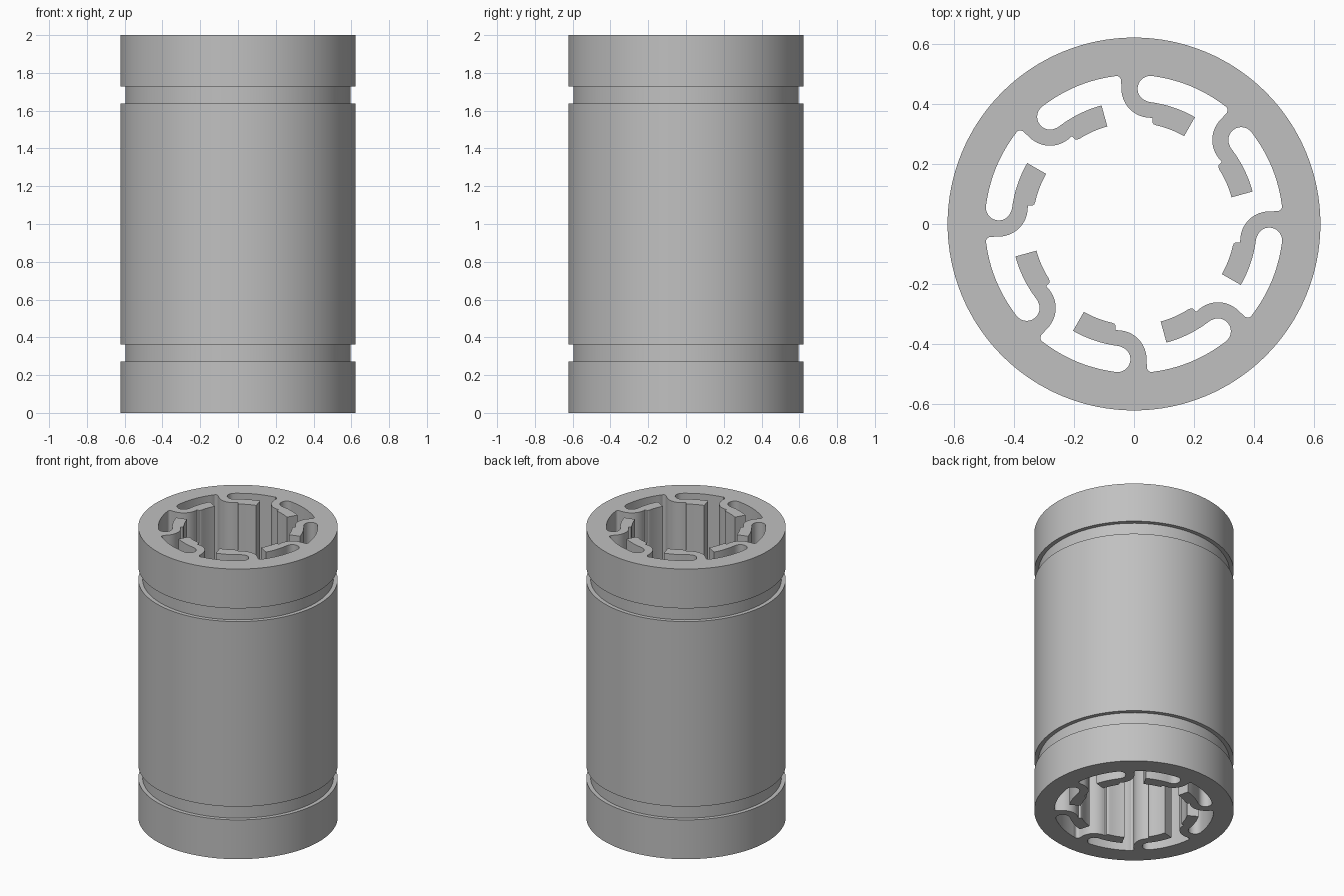
import bpy
import bmesh
from math import sin, cos, radians

if "Cube" in bpy.data.objects:
    bpy.data.objects.remove(bpy.data.objects["Cube"], do_unlink=True)

HEIGHT = 2.0
OUTER_R, GROOVE_R = 0.623, 0.596
SLOT_R, SLOT_INNER_R, PAD_R = 0.498, 0.411, 0.338
FINGERS = 8


def arc(cx, cy, r, start, end, steps):
    """Points along an arc, angles in degrees."""
    angles = [radians(start + (end - start) * i / steps) for i in range(steps + 1)]
    return [(cx + r * cos(a), cy + r * sin(a)) for a in angles]


def turn(points, degrees):
    c, s = cos(radians(degrees)), sin(radians(degrees))
    return [(x * c - y * s, x * s + y * c) for x, y in points]


# One spring finger and the slot behind it, traced clockwise
finger = arc(-0.060, 0.478, 0.017, 97, 0, 6)            # fillet at the root
finger += arc(0.055, 0.452, 0.097, 180, 270, 14)        # outside of the bend
finger += [(0.061, 0.354), (0.061, 0.339), (0.066, 0.333)]  # step to the pad
finger += arc(0, 0, PAD_R, 77, 60.3, 6)                 # bearing pad
finger += arc(0, 0, SLOT_INNER_R, 60.3, 83, 8)          # back of the finger
finger += arc(0.055, 0.452, 0.043, 263, 83, 14)[1:]     # rounded slot end
finger += arc(0, 0, SLOT_R, 83, 52.3, 10)[1:]           # slot outer wall

bore = [p for i in range(FINGERS) for p in turn(finger, -360 / FINGERS * i)]

# Outer wall with two retaining ring grooves
wall = [(OUTER_R, 0)]
for low, high in ((0.271, 0.362), (1.638, 1.729)):
    wall += [(OUTER_R, low), (GROOVE_R, low), (GROOVE_R, high), (OUTER_R, high)]
wall += [(OUTER_R, HEIGHT)]


def add_loop(bm, points, z):
    return [bm.verts.new((x, y, z)) for x, y in points]


def bridge(bm, a, b):
    for i in range(len(a)):
        j = (i + 1) % len(a)
        bm.faces.new((a[i], a[j], b[j], b[i]))


def loop_edges(bm, loop):
    return [bm.edges.get((loop[i - 1], loop[i])) for i in range(len(loop))]


bm = bmesh.new()
outer = [add_loop(bm, arc(0, 0, r, 0, 360, 128)[:-1], z) for r, z in wall]
for lower, upper in zip(outer, outer[1:]):
    bridge(bm, lower, upper)
inner = [add_loop(bm, bore, z) for z in (0, HEIGHT)]
bridge(bm, inner[0], inner[1])

# Flat end faces around the bore
for rim, hole, up in ((outer[0], inner[0], -1), (outer[-1], inner[1], 1)):
    edges = loop_edges(bm, rim) + loop_edges(bm, hole)
    bmesh.ops.triangle_fill(bm, use_beauty=True, edges=edges, normal=(0, 0, up))
bmesh.ops.recalc_face_normals(bm, faces=bm.faces)

mesh = bpy.data.meshes.new("bearing_sleeve")
bm.to_mesh(mesh)
bm.free()
sleeve = bpy.data.objects.new("bearing_sleeve", mesh)
bpy.context.collection.objects.link(sleeve)

# Plain grey plastic
grey = bpy.data.materials.new("grey_plastic")
grey.use_nodes = True
colour = (0.53, 0.53, 0.53, 1)
grey.diffuse_color = colour
grey.node_tree.nodes["Principled BSDF"].inputs["Base Color"].default_value = colour
mesh.materials.append(grey)

# Smooth curved walls, crisp corners
bpy.ops.object.select_all(action="DESELECT")
sleeve.select_set(True)
bpy.context.view_layer.objects.active = sleeve
bpy.ops.object.shade_smooth_by_angle(angle=radians(32))
